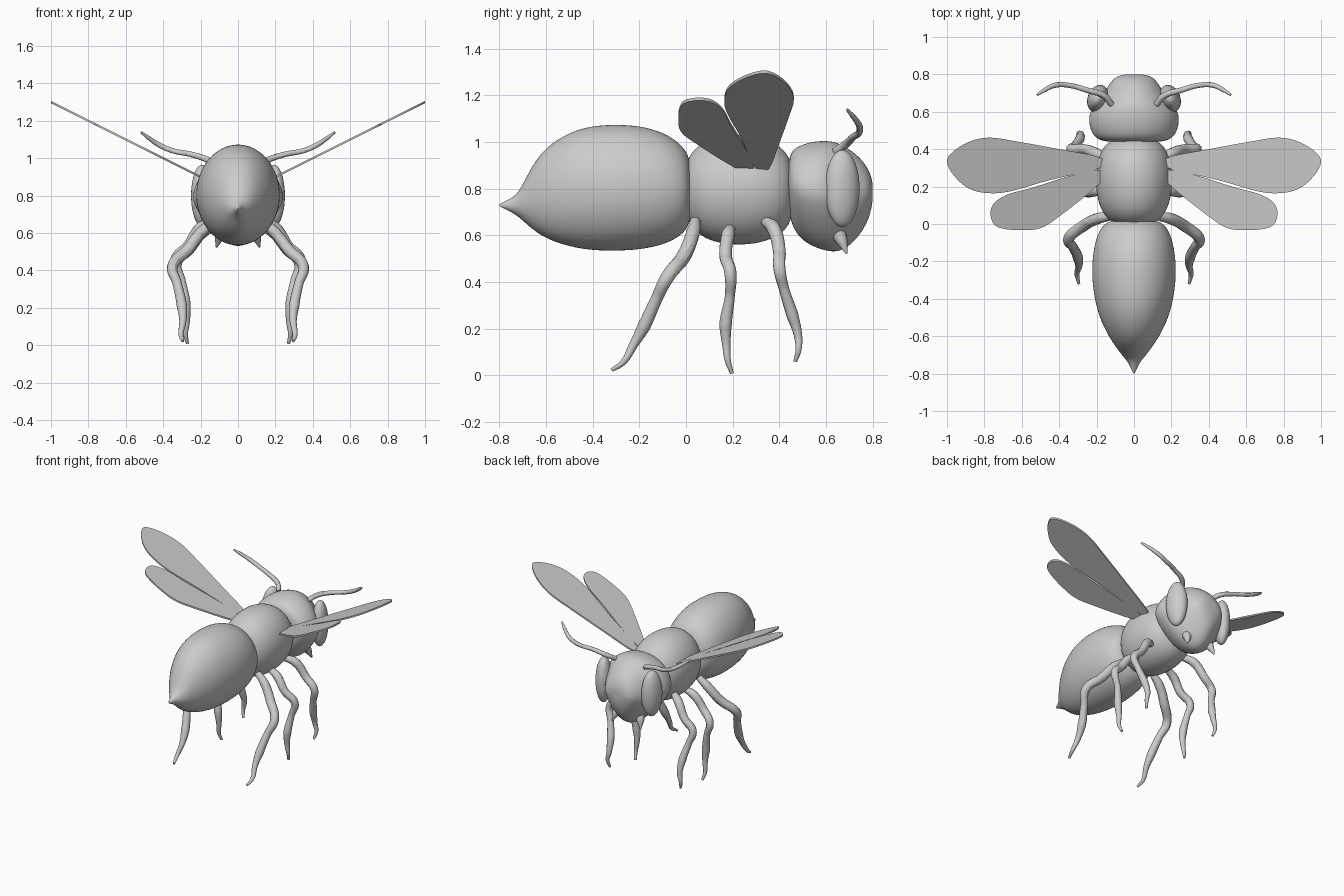
import bpy, bmesh
from math import sin, cos, pi
from mathutils import Vector


def finish(name, bm, subsurf=0):
    bmesh.ops.recalc_face_normals(bm, faces=bm.faces[:])
    me = bpy.data.meshes.new(name)
    bm.to_mesh(me)
    bm.free()
    ob = bpy.data.objects.new(name, me)
    bpy.context.collection.objects.link(ob)
    for p in me.polygons:
        p.use_smooth = True
    if subsurf:
        m = ob.modifiers.new("Smooth", 'SUBSURF')
        m.levels = m.render_levels = subsurf
    return ob


def loft(name, rings, taper=0.0, n=24):
    """Closed body along y; each ring is (y, bottom z, top z, half width)."""
    bm = bmesh.new()
    loops = []
    for y, lo, hi, w in rings:
        loop = []
        for i in range(n):
            a = 2 * pi * i / n
            k = 1 + taper * min(0, sin(a))
            loop.append(bm.verts.new((w * cos(a) * k, y, (lo + hi) / 2 + (hi - lo) / 2 * sin(a))))
        loops.append(loop)
    for a, b in zip(loops, loops[1:]):
        for i in range(n):
            bm.faces.new((a[i], a[(i + 1) % n], b[(i + 1) % n], b[i]))
    for loop, r in ((loops[0], rings[0]), (loops[-1], rings[-1])):
        c = bm.verts.new((0, r[0], (r[1] + r[2]) / 2))
        for i in range(n):
            bm.faces.new((loop[i], loop[(i + 1) % n], c))
    return finish(name, bm, 2)


def tube(name, points, side):
    """Smooth tapered limb; each point is (x, y, z, radius)."""
    cu = bpy.data.curves.new(name, 'CURVE')
    cu.dimensions = '3D'
    cu.bevel_depth = 1.0
    cu.bevel_resolution = 4
    cu.resolution_u = 8
    cu.use_fill_caps = True
    sp = cu.splines.new('BEZIER')
    sp.bezier_points.add(len(points) - 1)
    for bp, (x, y, z, r) in zip(sp.bezier_points, points):
        bp.co = (x * side, y, z)
        bp.radius = r
        bp.handle_left_type = bp.handle_right_type = 'AUTO'
    ob = bpy.data.objects.new(name, cu)
    bpy.context.collection.objects.link(ob)
    bpy.ops.object.select_all(action='DESELECT')
    ob.select_set(True)
    bpy.context.view_layer.objects.active = ob
    bpy.ops.object.convert(target='MESH')
    bpy.ops.object.shade_smooth_by_angle()


def wing(name, outline, side, t=0.006):
    """Thin sheet rising outwards along z = 0.8 + 0.5 x, with rounded outline."""
    pts, n = [], len(outline)
    for i in range(n):
        p0, p1, p2, p3 = (Vector(outline[(i + k) % n]) for k in (-1, 0, 1, 2))
        for s in range(4):
            u = s / 4
            pts.append(0.5 * (2 * p1 + (p2 - p0) * u + (2 * p0 - 5 * p1 + 4 * p2 - p3) * u * u
                              + (3 * p1 - p0 - 3 * p2 + p3) * u ** 3))
    bm = bmesh.new()
    layers = [[bm.verts.new((side * p.x, p.y, 0.8 + 0.5 * p.x + d)) for p in pts] for d in (-t, t)]
    m = len(pts)
    for layer in layers:
        bm.faces.new(layer)
    for i in range(m):
        j = (i + 1) % m
        bm.faces.new((layers[0][i], layers[0][j], layers[1][j], layers[1][i]))
    ob = finish(name, bm)
    bpy.context.view_layer.objects.active = ob
    bpy.ops.object.select_all(action='DESELECT')
    ob.select_set(True)
    bpy.ops.object.shade_smooth_by_angle()


# Body: abdomen with sting, thorax, head narrowing to the chin
loft("abdomen", [(-0.80, 0.724, 0.734, 0.004), (-0.74, 0.695, 0.762, 0.030), (-0.71, 0.672, 0.795, 0.058),
                 (-0.66, 0.625, 0.90, 0.096), (-0.60, 0.583, 0.980, 0.138), (-0.50, 0.548, 1.045, 0.187),
                 (-0.40, 0.532, 1.072, 0.213), (-0.30, 0.53, 1.077, 0.226), (-0.20, 0.535, 1.072, 0.226),
                 (-0.10, 0.555, 1.045, 0.212), (-0.03, 0.59, 1.0, 0.185), (0.01, 0.63, 0.95, 0.15),
                 (0.025, 0.70, 0.88, 0.09)])
loft("thorax", [(-0.005, 0.72, 0.88, 0.07), (0.01, 0.65, 0.94, 0.125), (0.06, 0.595, 0.995, 0.17),
                (0.13, 0.565, 1.025, 0.197), (0.22, 0.555, 1.035, 0.208), (0.31, 0.562, 1.028, 0.203),
                (0.39, 0.59, 0.995, 0.18), (0.445, 0.64, 0.94, 0.135), (0.46, 0.71, 0.87, 0.07)])
loft("head", [(0.438, 0.74, 0.90, 0.12), (0.446, 0.66, 0.955, 0.19), (0.48, 0.59, 0.985, 0.228),
              (0.54, 0.55, 1.003, 0.247), (0.60, 0.53, 1.008, 0.242), (0.65, 0.525, 1.0, 0.205),
              (0.70, 0.55, 0.972, 0.165), (0.75, 0.605, 0.93, 0.132), (0.785, 0.67, 0.88, 0.105),
              (0.80, 0.74, 0.83, 0.055)], taper=0.35)

# Outlines and limb paths, for the +x side
fore = [(0.18, 0.355), (0.40, 0.40), (0.62, 0.44), (0.77, 0.462), (0.88, 0.44), (0.97, 0.385), (1.0, 0.33),
        (0.96, 0.255), (0.88, 0.188), (0.78, 0.165), (0.66, 0.175), (0.45, 0.235), (0.18, 0.30)]
hind = [(0.18, 0.29), (0.35, 0.255), (0.54, 0.195), (0.67, 0.16), (0.745, 0.115), (0.768, 0.06), (0.75, 0.0),
        (0.70, -0.025), (0.60, -0.033), (0.50, -0.022), (0.40, 0.04), (0.18, 0.22)]
limbs = {
    "front_leg": [(0.14, 0.34, 0.66, 0.022), (0.20, 0.375, 0.63, 0.030), (0.27, 0.40, 0.53, 0.027),
                  (0.335, 0.40, 0.46, 0.026), (0.315, 0.42, 0.37, 0.022), (0.29, 0.455, 0.26, 0.026),
                  (0.285, 0.48, 0.17, 0.018), (0.295, 0.482, 0.11, 0.013), (0.285, 0.468, 0.058, 0.008)],
    "middle_leg": [(0.13, 0.19, 0.63, 0.022), (0.19, 0.18, 0.60, 0.029), (0.26, 0.17, 0.51, 0.027),
                   (0.325, 0.19, 0.44, 0.026), (0.30, 0.188, 0.34, 0.021), (0.28, 0.17, 0.22, 0.027),
                   (0.275, 0.173, 0.13, 0.018), (0.28, 0.18, 0.06, 0.013), (0.27, 0.197, 0.008, 0.008)],
    "hind_leg": [(0.13, 0.04, 0.66, 0.022), (0.19, 0.03, 0.61, 0.030), (0.27, -0.01, 0.51, 0.031),
                 (0.35, -0.08, 0.42, 0.029), (0.325, -0.125, 0.33, 0.025), (0.30, -0.18, 0.21, 0.028),
                 (0.295, -0.225, 0.13, 0.019), (0.305, -0.27, 0.055, 0.013), (0.295, -0.318, 0.022, 0.008)],
    "antenna": [(0.12, 0.64, 0.96, 0.016), (0.16, 0.685, 0.99, 0.017), (0.25, 0.715, 1.02, 0.015),
                (0.35, 0.742, 1.04, 0.014), (0.42, 0.742, 1.07, 0.014), (0.48, 0.715, 1.11, 0.011),
                (0.517, 0.69, 1.138, 0.006)],
    "mandible": [(0.085, 0.645, 0.62, 0.036), (0.10, 0.668, 0.575, 0.025), (0.115, 0.688, 0.522, 0.004)],
}
for side, label in ((1, "right"), (-1, "left")):
    wing("front_wing_" + label, fore, side)
    wing("hind_wing_" + label, hind, side)
    for part, path in limbs.items():
        tube(part + "_" + label, path, side)
    # Compound eye, turned slightly forwards
    bpy.ops.mesh.primitive_uv_sphere_add(segments=32, ring_count=20, radius=1, location=(side * 0.193, 0.67, 0.80),
                                         rotation=(0, 0, side * 0.35))
    eye = bpy.context.object
    eye.name = "eye_" + label
    eye.scale = (0.055, 0.076, 0.165)
    bpy.ops.object.shade_smooth()
